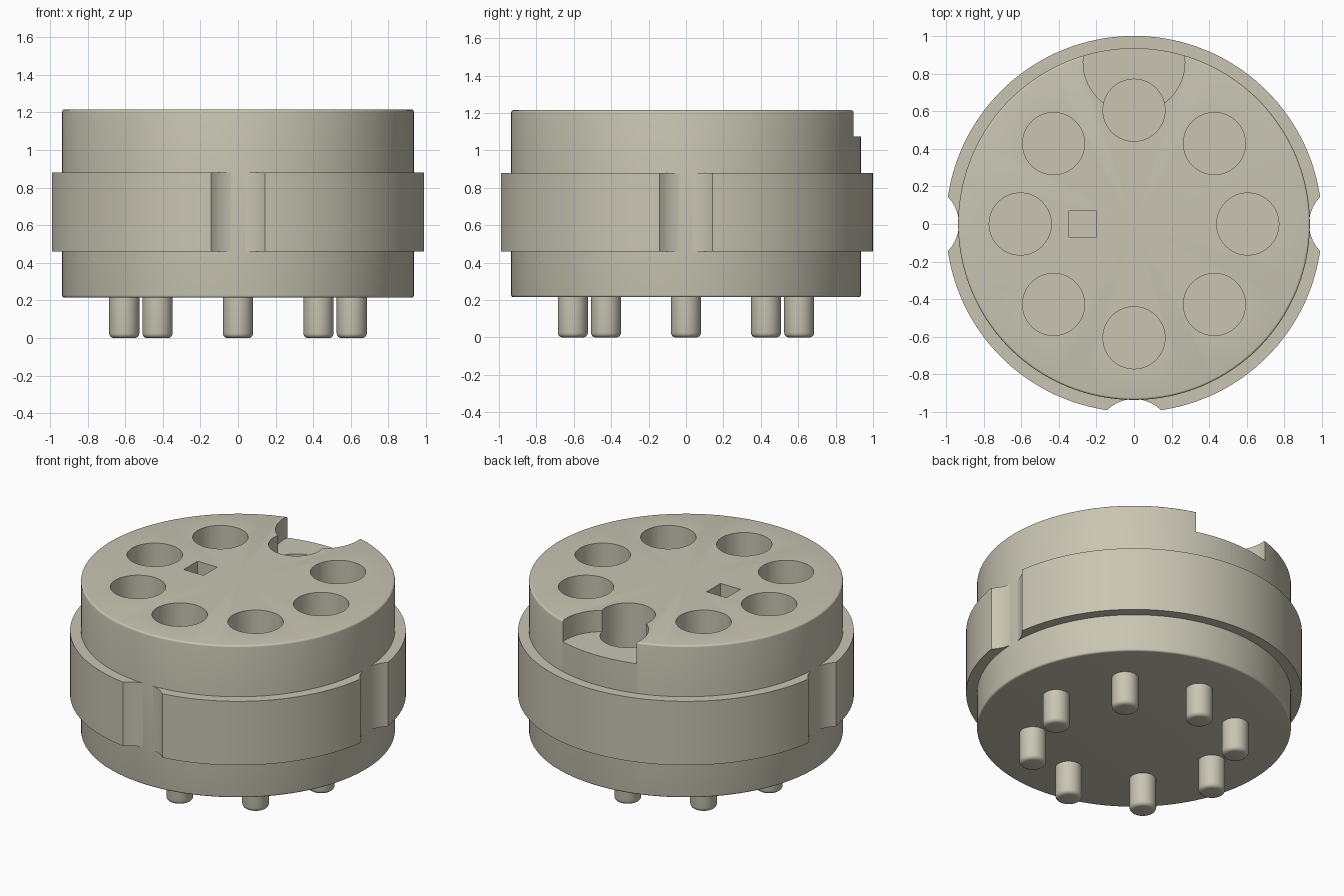
import bpy, bmesh, math

cube = bpy.data.objects.get("Cube")
if cube:
    bpy.data.objects.remove(cube, do_unlink=True)

COLOUR = (0.58, 0.56, 0.45, 1.0)
mat = bpy.data.materials.new("warm grey plastic")
mat.use_nodes = True
mat.diffuse_color = COLOUR
bsdf = next(n for n in mat.node_tree.nodes if n.type == 'BSDF_PRINCIPLED')
bsdf.inputs["Base Color"].default_value = COLOUR
bsdf.inputs["Roughness"].default_value = 0.6


def add_object(name, bm):
    bmesh.ops.recalc_face_normals(bm, faces=bm.faces)
    mesh = bpy.data.meshes.new(name)
    bm.to_mesh(mesh)
    bm.free()
    mesh.materials.append(mat)
    obj = bpy.data.objects.new(name, mesh)
    bpy.context.collection.objects.link(obj)
    return obj


def lathe(name, profile, steps, centre=(0, 0), closed=False):
    """Turn a list of (radius, height) points round a vertical axis."""
    bm = bmesh.new()
    verts = [bm.verts.new((r, 0, z)) for r, z in profile]
    edges = [bm.edges.new(pair) for pair in zip(verts, verts[1:])]
    if closed:
        edges.append(bm.edges.new((verts[-1], verts[0])))
    bmesh.ops.spin(bm, geom=verts + edges, axis=(0, 0, 1), cent=(0, 0, 0),
                   angle=math.tau, steps=steps, use_duplicate=False)
    bmesh.ops.remove_doubles(bm, verts=bm.verts, dist=1e-5)
    bmesh.ops.translate(bm, verts=bm.verts, vec=(*centre, 0))
    return add_object(name, bm)


def fillet(r, z, size, start, count=4):
    """Quarter-circle points round (r, z), beginning at the given angle."""
    return [(r + size * math.cos(start + math.pi / 2 * i / count),
             z + size * math.sin(start + math.pi / 2 * i / count))
            for i in range(count + 1)]


def rod(name, radius, low, high, centre, steps=64):
    return lathe(name, [(0, low), (radius, low), (radius, high), (0, high)], steps, centre)


def cut(target, cutter):
    """Subtract the cutter for good and remove it."""
    mod = target.modifiers.new("cut", 'BOOLEAN')
    mod.operation = 'DIFFERENCE'
    mod.solver = 'EXACT'
    mod.object = cutter
    cutter.hide_render = True
    bpy.context.view_layer.objects.active = target
    bpy.ops.object.modifier_apply(modifier=mod.name)
    bpy.data.objects.remove(cutter, do_unlink=True)


BASE, TOP, BODY_R = 0.215, 1.215, 0.935
PIN_CIRCLE, EDGE = 0.605, 0.012
spots = [(PIN_CIRCLE * math.cos(math.tau * i / 8), PIN_CIRCLE * math.sin(math.tau * i / 8))
         for i in range(8)]

# Main body with softened rims
body = lathe("body",
             [(0, BASE)]
             + fillet(BODY_R - EDGE, BASE + EDGE, EDGE, -math.pi / 2)
             + fillet(BODY_R - EDGE, TOP - EDGE, EDGE, 0)
             + [(0, TOP)], 160)

# Round sockets, rear notch and square keyhole
for spot in spots:
    cut(body, rod("socket_cutter", 0.165, 0.42, 1.4, spot))
cut(body, rod("notch_cutter", 0.27, 1.075, 1.4, (0, 0.86), 96))
bm = bmesh.new()
bmesh.ops.create_cube(bm, size=1)
bmesh.ops.scale(bm, verts=bm.verts, vec=(0.144, 0.144, 0.98))
bmesh.ops.translate(bm, verts=bm.verts, vec=(-0.273, 0, 0.91))
cut(body, add_object("keyhole_cutter", bm))

# Collar with scooped grooves at front and sides
collar = lathe("collar", [(0.9, 0.46), (1, 0.46), (1, 0.88), (0.9, 0.88)], 160, closed=True)
for centre in ((0, -1.135), (1.135, 0), (-1.135, 0)):
    cut(collar, rod("groove_cutter", 0.204, 0.3, 1.0, centre, 96))

# Pins with rounded tips
pins = [lathe("pin_%d" % (i + 1),
              [(0, 0)] + fillet(0.055, 0.025, 0.025, -math.pi / 2)
              + [(0.08, 0.23), (0, 0.23)], 40, spot)
        for i, spot in enumerate(spots)]

# Smooth shading with crisp edges
bpy.ops.object.select_all(action='DESELECT')
for obj in [body, collar] + pins:
    obj.select_set(True)
bpy.context.view_layer.objects.active = body
bpy.ops.object.shade_smooth_by_angle(angle=math.radians(30))
